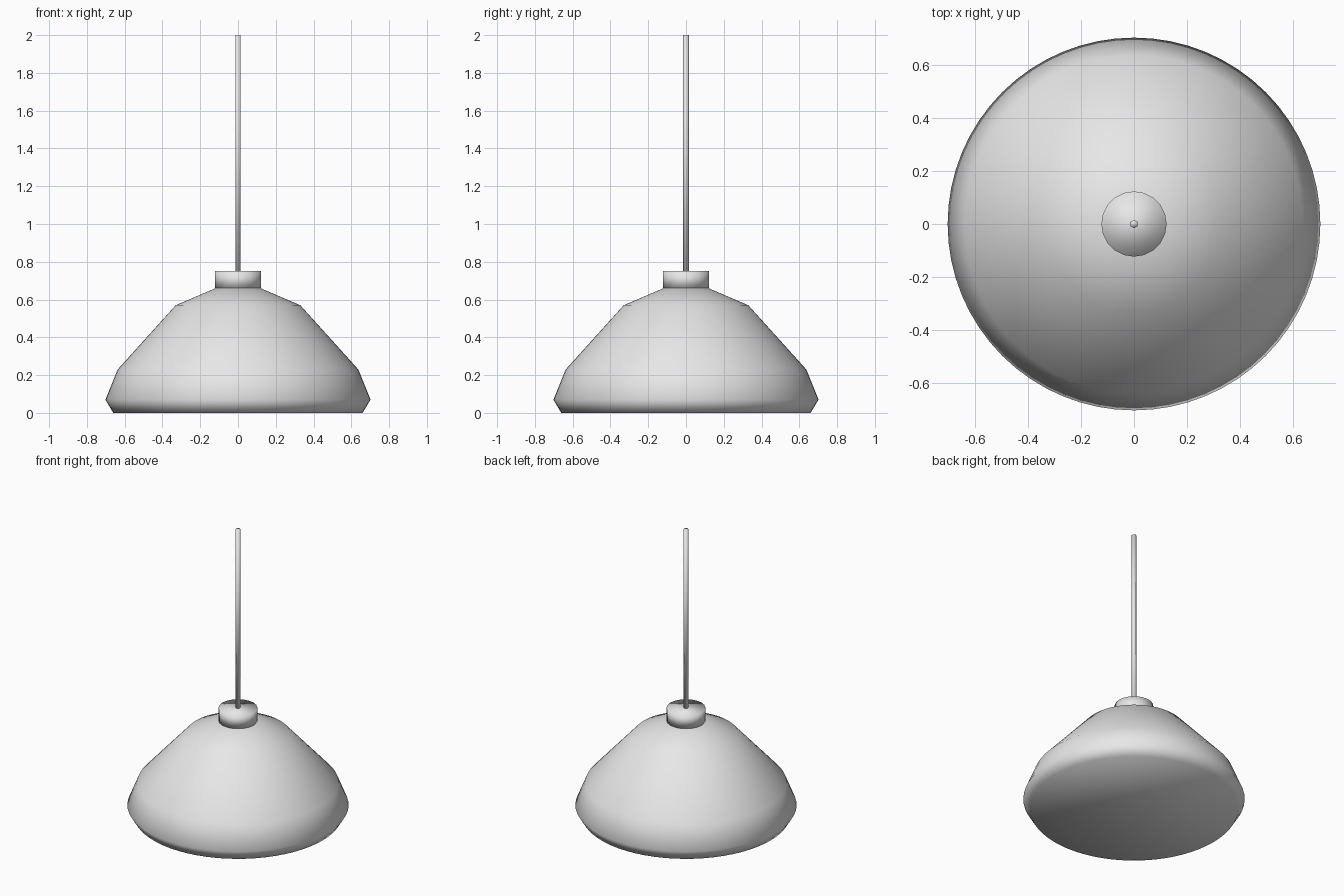
import bpy, bmesh
from math import cos, sin, pi

cube = bpy.data.objects.get("Cube")
if cube:
    bpy.data.objects.remove(cube, do_unlink=True)

# Single plain finish
grey = bpy.data.materials.new("light_grey")
grey.use_nodes = True
colour = (0.8, 0.8, 0.8, 1)
grey.diffuse_color = colour
grey.node_tree.nodes["Principled BSDF"].inputs["Base Color"].default_value = colour


def turned(name, profile, sides):
    """Closed, smooth solid of revolution from (radius, height) points, bottom first."""
    bm = bmesh.new()
    angles = [pi / 2 + 2 * pi * i / sides for i in range(sides)]
    rings = [[bm.verts.new((r * cos(a), r * sin(a), z)) for a in angles]
             for r, z in profile]
    for low, high in zip(rings, rings[1:]):
        for i in range(sides):
            j = (i + 1) % sides
            bm.faces.new((low[i], low[j], high[j], high[i]))
    bm.faces.new(rings[0][::-1])
    bm.faces.new(rings[-1])
    for face in bm.faces:
        face.smooth = True
    mesh = bpy.data.meshes.new(name)
    bm.to_mesh(mesh)
    bm.free()
    mesh.materials.append(grey)
    obj = bpy.data.objects.new(name, mesh)
    bpy.context.scene.collection.objects.link(obj)
    return obj


# Lamp shade, closed underneath
turned("shade", [(0.66, 0), (0.702, 0.07), (0.637, 0.23),
                 (0.33, 0.57), (0.12, 0.66)], 64)
# Collar on top of the shade
turned("collar", [(0.123, 0.66), (0.123, 0.752)], 20)
# Hanging rod
turned("rod", [(0.016, 0.74), (0.016, 2)], 6)
